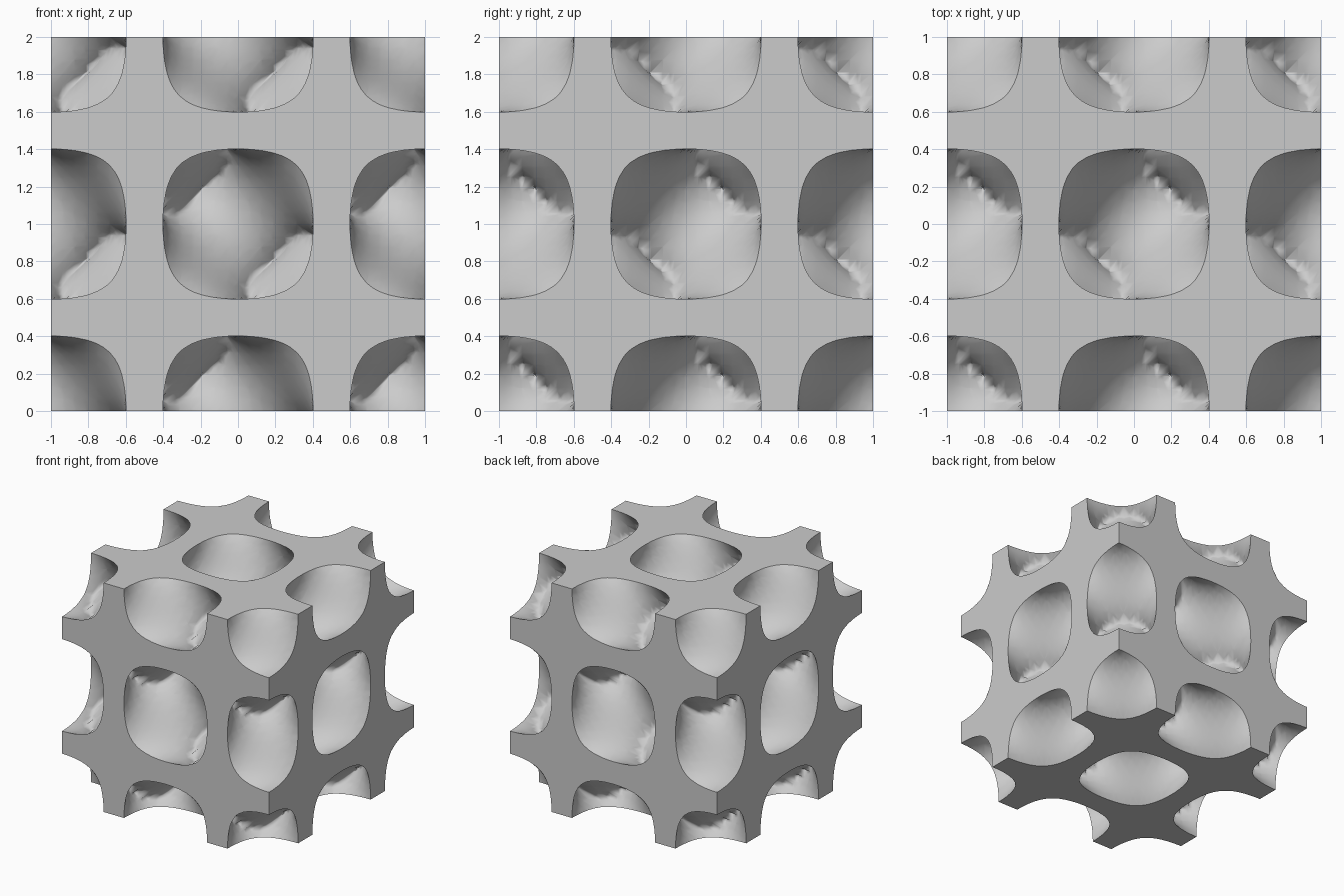
import bpy
import bmesh
from math import sin, cos, pi, atan2
from mathutils import Vector

DIVISIONS = 16      # grid steps across one unit block
THICKNESS = 0.305   # field level of both sheet surfaces
POCKET_END = -0.3   # level of the wall that closes each pocket

default_cube = bpy.data.objects.get("Cube")
if default_cube:
    bpy.data.objects.remove(default_cube, do_unlink=True)


def field(p):
    """Negative inside the solid, positive in the pockets of the diamond lattice."""
    x, y, z = p * pi
    channel = abs(cos(x) * cos(y) * cos(z) - sin(x) * sin(y) * sin(z)) - THICKNESS
    near_node = cos(2 * x) + cos(2 * y) + cos(2 * z) - POCKET_END
    return min(channel, near_node)


def crossing(solid, empty):
    """Point between two grid points where the wall surface lies."""
    for _ in range(18):
        middle = (solid + empty) / 2
        if field(middle) < 0:
            solid = middle
        else:
            empty = middle
    return (solid + empty) / 2


bm = bmesh.new()

# Grid samples over one unit block
steps = range(DIVISIONS + 1)
points = {(i, j, k): Vector((i, j, k)) / DIVISIONS
          for i in steps for j in steps for k in steps}
values = {key: field(p) for key, p in points.items()}
surface_verts = {}


def surface_vert(a, b):
    if (a, b) not in surface_verts:
        surface_verts[a, b] = bm.verts.new(crossing(points[a], points[b]))
    return surface_verts[a, b]


def slice_tetrahedron(corners):
    solid = [c for c in corners if values[c] < 0]
    empty = [c for c in corners if values[c] >= 0]
    if not solid or not empty:
        return
    if len(solid) == 2:
        (a, b), (c, d) = solid, empty
        pairs = [(a, c), (a, d), (b, d), (b, c)]
    else:
        pairs = [(s, e) for s in solid for e in empty]
    bm.faces.new([surface_vert(*pair) for pair in pairs]).smooth = True


# Pocket walls of one block, each grid cell split into six tetrahedra
for cell in points:
    if max(cell) == DIVISIONS:
        continue
    far = tuple(c + 1 for c in cell)
    for first in range(3):
        for second in range(3):
            if first != second:
                one = tuple(c + (n == first) for n, c in enumerate(cell))
                two = tuple(c + (n == second) for n, c in enumerate(one))
                slice_tetrahedron([cell, one, two, far])

# Repeat the block along each axis and weld the seams
for axis in range(3):
    shift = Vector((0, 0, 0))
    shift[axis] = -1
    copy = bmesh.ops.duplicate(bm, geom=bm.verts[:] + bm.edges[:] + bm.faces[:])
    new_verts = [g for g in copy["geom"] if isinstance(g, bmesh.types.BMVert)]
    bmesh.ops.translate(bm, verts=new_verts, vec=shift)
bmesh.ops.remove_doubles(bm, verts=bm.verts[:], dist=0.00005)

# Flat outer faces: four scalloped panels on each side of the cube
EPS = 0.0001
for axis in range(3):
    u, v = (axis + 1) % 3, (axis + 2) % 3
    for side in (-1, 1):
        rim = [w for w in bm.verts if abs(w.co[axis] - side) < EPS]
        for su in (-1, 1):
            for sv in (-1, 1):
                panel = [w for w in rim
                         if w.co[u] * su > -EPS and w.co[v] * sv > -EPS]
                panel.sort(key=lambda w: atan2(w.co[v] - sv / 2, w.co[u] - su / 2))
                bm.faces.new(panel).smooth = False
bmesh.ops.recalc_face_normals(bm, faces=bm.faces[:])
bmesh.ops.translate(bm, verts=bm.verts[:], vec=(0, 0, 1))

# Object and material
mesh = bpy.data.meshes.new("lattice_cube")
bm.to_mesh(mesh)
bm.free()
lattice = bpy.data.objects.new("lattice_cube", mesh)
bpy.context.collection.objects.link(lattice)

grey = bpy.data.materials.new("light_grey")
grey.use_nodes = True
colour = (0.6, 0.6, 0.6, 1)
grey.diffuse_color = colour
grey.node_tree.nodes["Principled BSDF"].inputs["Base Color"].default_value = colour
mesh.materials.append(grey)
